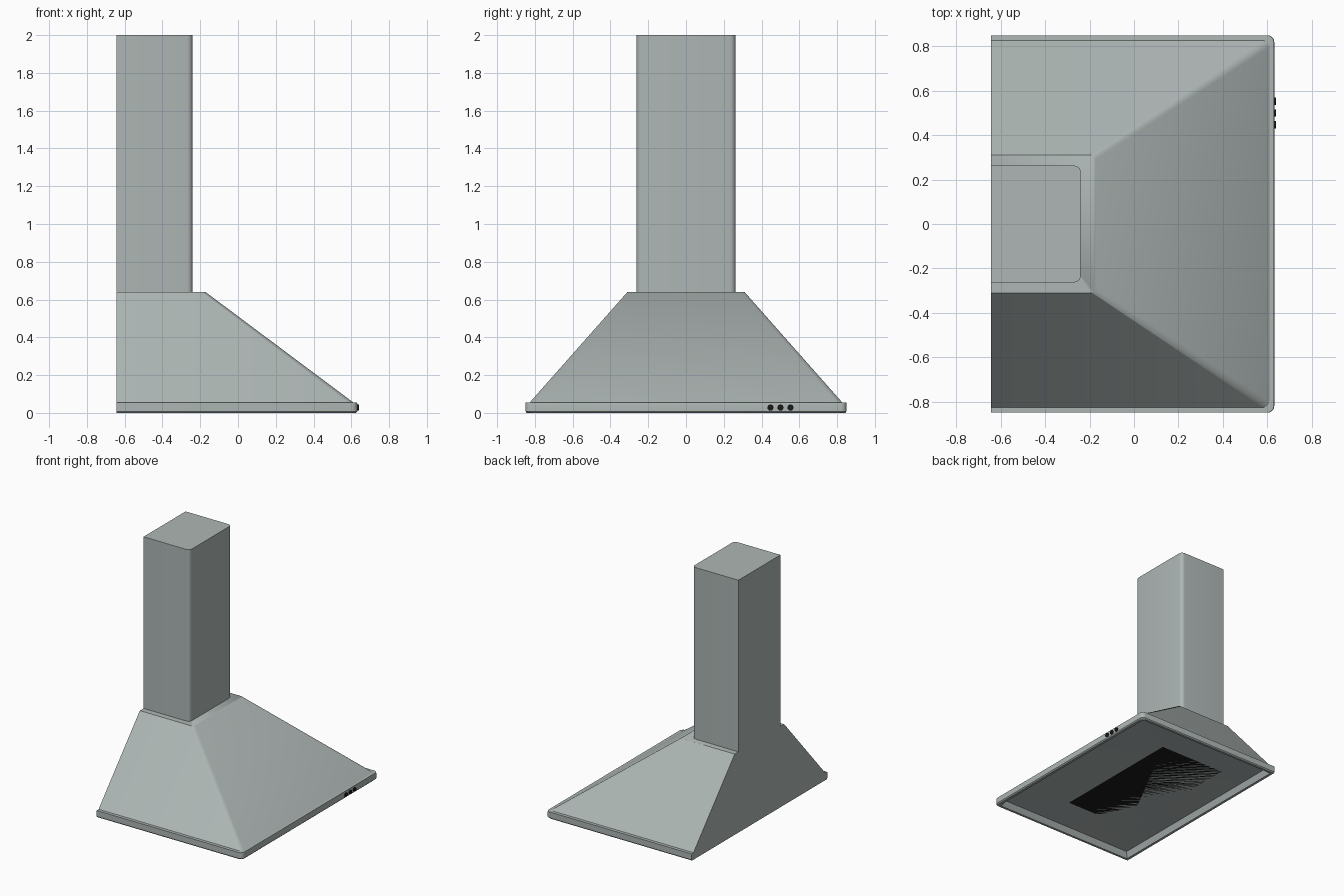
import bpy, bmesh, math

if "Cube" in bpy.data.objects:
    bpy.data.objects.remove(bpy.data.objects["Cube"])

BACK = -0.644


def section(x1, hy, r, z, x0=BACK, n=5):
    """Plan outline: square corners at the wall, rounded corners at the front."""
    pts = [(x0, -hy, z)]
    for cy, start in ((-hy + r, -90), (hy - r, 0)):
        for i in range(n + 1):
            a = math.radians(start + 90 * i / n)
            pts.append((x1 - r + r * math.cos(a), cy + r * math.sin(a), z))
    pts.append((x0, hy, z))
    return pts


def loft(name, sections, cap_start=True, cap_end=True):
    """Skin a stack of matching outlines."""
    bm = bmesh.new()
    rings = [[bm.verts.new(p) for p in s] for s in sections]
    for a, b in zip(rings, rings[1:]):
        for i in range(len(a)):
            j = (i + 1) % len(a)
            bm.faces.new((a[i], a[j], b[j], b[i]))
    if cap_start:
        bm.faces.new(rings[0][::-1])
    if cap_end:
        bm.faces.new(rings[-1])
    bmesh.ops.recalc_face_normals(bm, faces=bm.faces)
    me = bpy.data.meshes.new(name)
    bm.to_mesh(me)
    bm.free()
    ob = bpy.data.objects.new(name, me)
    bpy.context.collection.objects.link(ob)
    bpy.ops.object.select_all(action='DESELECT')
    ob.select_set(True)
    bpy.context.view_layer.objects.active = ob
    bpy.ops.object.shade_smooth_by_angle(angle=math.radians(40))
    return ob


steel = bpy.data.materials.new("steel")
steel.diffuse_color = (0.42, 0.47, 0.46, 1)
steel.use_nodes = True
steel.node_tree.nodes["Principled BSDF"].inputs["Base Color"].default_value = steel.diffuse_color
black = bpy.data.materials.new("black")
black.diffuse_color = (0.01, 0.01, 0.01, 1)
black.use_nodes = True
black.node_tree.nodes["Principled BSDF"].inputs["Base Color"].default_value = black.diffuse_color

# Flue rising along the wall
flue = loft("chimney", [section(-0.24, 0.263, 0.03, 0.635),
                        section(-0.24, 0.263, 0.03, 2.0)], cap_start=False)

# Sloping canopy with a flat ledge around the flue
canopy = loft("canopy", [section(0.615, 0.83, 0.03, 0.052),
                         section(-0.172, 0.31, 0.02, 0.64)], cap_start=False)

# Rim with a lip that turns up into a pan-shaped underside
rim = loft("rim_and_underside", [
    section(0.610, 0.825, 0.03, 0.056),
    section(0.630, 0.850, 0.03, 0.055),
    section(0.632, 0.850, 0.03, 0.045),
    section(0.632, 0.850, 0.03, 0.008),
    section(0.624, 0.843, 0.03, 0.0),
    section(0.605, 0.825, 0.03, 0.0, BACK + 0.02),
    section(0.585, 0.805, 0.03, 0.045, BACK + 0.04),
    section(0.175, 0.54, 0.004, 0.056, -0.395),
], cap_end=False)

# Black grease filter filling the opening
filt = loft("filter", [section(0.175, 0.54, 0.004, 0.056, -0.395)], cap_end=False)

for ob in (flue, canopy, rim):
    ob.data.materials.append(steel)
filt.data.materials.append(black)

# Three control buttons on the front rim
for i, y in enumerate((0.447, 0.50, 0.553)):
    bpy.ops.mesh.primitive_cylinder_add(vertices=20, radius=0.016, depth=0.02,
                                        location=(0.63, y, 0.028),
                                        rotation=(0, math.pi / 2, 0))
    b = bpy.context.object
    b.name = f"button_{i + 1}"
    b.data.materials.append(black)
    bpy.ops.object.shade_smooth_by_angle(angle=math.radians(40))
